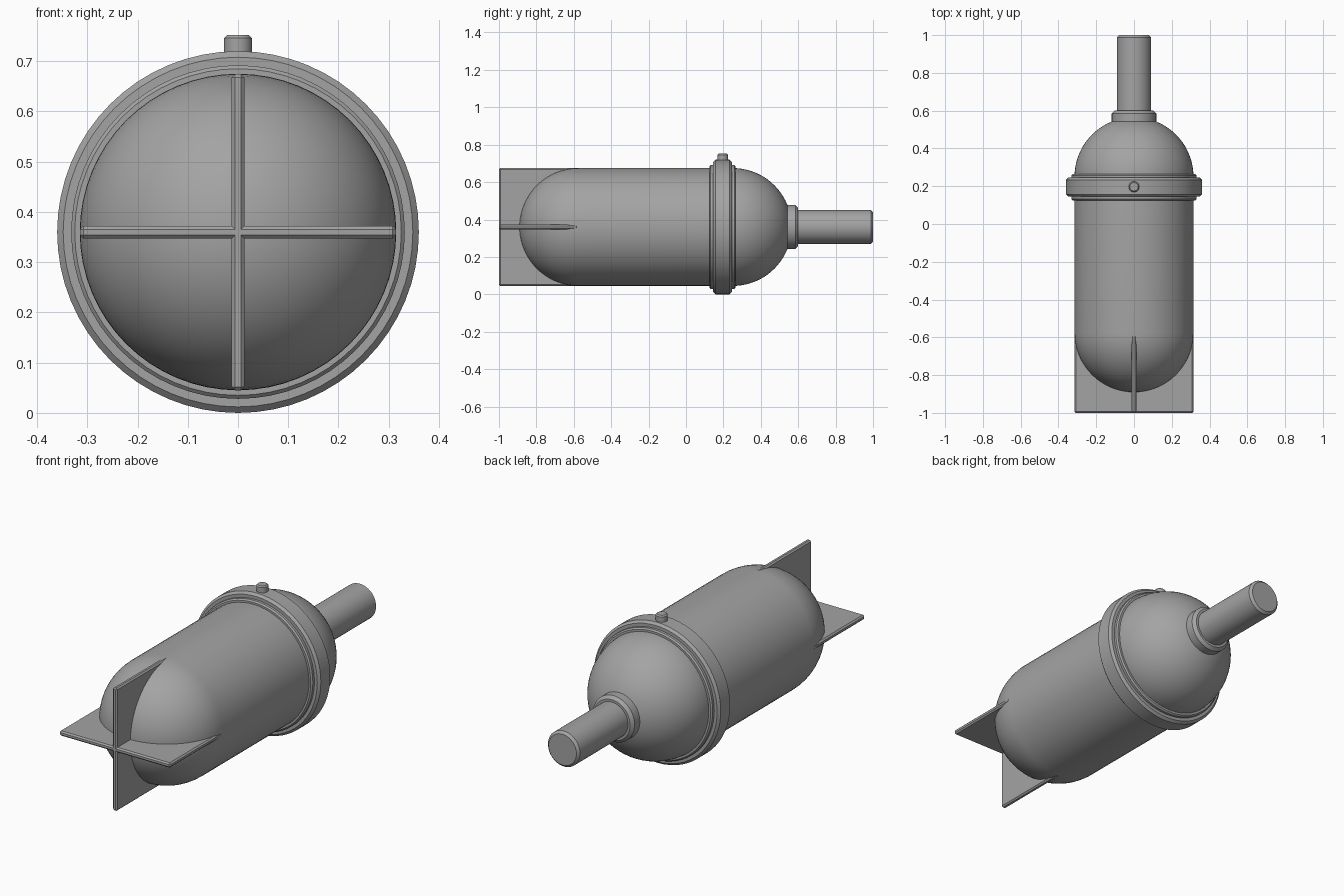
import bpy, bmesh
from math import sin, cos, pi, radians
from mathutils import Matrix, Vector

cube = bpy.data.objects.get("Cube")
if cube:
    bpy.data.objects.remove(cube, do_unlink=True)

AXIS_Z = 0.36   # height of the long axis
R = 0.315       # body radius

grey = bpy.data.materials.new("plain grey")
grey.use_nodes = True
colour = (0.37, 0.37, 0.37, 1)
grey.diffuse_color = colour
grey.node_tree.nodes["Principled BSDF"].inputs["Base Color"].default_value = colour


def finish(name, bm, smooth=True):
    bmesh.ops.recalc_face_normals(bm, faces=bm.faces)
    mesh = bpy.data.meshes.new(name)
    bm.to_mesh(mesh)
    bm.free()
    mesh.materials.append(grey)
    obj = bpy.data.objects.new(name, mesh)
    bpy.context.collection.objects.link(obj)
    if smooth:
        bpy.ops.object.select_all(action='DESELECT')
        obj.select_set(True)
        bpy.context.view_layer.objects.active = obj
        bpy.ops.object.shade_smooth_by_angle(angle=radians(30))
    return obj


def lathe(name, profile, origin, along_y=True, steps=64):
    """Spin (radius, distance) points round the y axis, or round z."""
    bm = bmesh.new()
    verts = [bm.verts.new((r, 0, d)) for r, d in profile]
    edges = [bm.edges.new(pair) for pair in zip(verts, verts[1:])]
    bmesh.ops.spin(bm, geom=verts + edges, cent=(0, 0, 0), axis=(0, 0, 1),
                   angle=2 * pi, steps=steps)
    bmesh.ops.remove_doubles(bm, verts=bm.verts, dist=1e-5)
    if along_y:
        bm.transform(Matrix.Rotation(-pi / 2, 4, 'X'))
    bm.transform(Matrix.Translation(Vector(origin)))
    return finish(name, bm)


def arc(centre, start, end, n=20):
    angles = [start + (end - start) * i / n for i in range(n + 1)]
    return [(R * max(cos(a), 0) if abs(cos(a)) > 1e-6 else 0, centre + R * sin(a))
            for a in angles]


axis = (0, 0, AXIS_Z)

# Capsule body with a hemisphere at each end
lathe("body", arc(-0.575, -pi / 2, 0) + arc(0.25, 0, pi / 2), axis)

# Stepped collar round the body
lathe("collar", [(0.30, 0.125), (0.325, 0.125), (0.332, 0.132), (0.332, 0.145),
                 (0.348, 0.145), (0.36, 0.157), (0.36, 0.233), (0.348, 0.245),
                 (0.332, 0.245), (0.332, 0.258), (0.325, 0.265), (0.30, 0.265)], axis)

# Neck and rod at the back
lathe("neck", [(0, 0.5), (0.118, 0.5), (0.118, 0.585), (0.103, 0.6), (0, 0.6)], axis, steps=48)
lathe("rod", [(0, 0.55), (0.091, 0.55), (0.091, 0.988), (0.079, 1.0), (0, 1.0)], axis, steps=48)

# Small stud on top of the collar
lathe("stud", [(0, 0.69), (0.028, 0.69), (0.028, 0.746), (0.022, 0.752), (0, 0.752)],
      (0, 0.197, 0), along_y=False, steps=32)

# Two crossed fin plates with chamfered edges
for name, turn in (("horizontal_fins", 0), ("vertical_fins", pi / 2)):
    bm = bmesh.new()
    bmesh.ops.create_cube(bm, size=1)
    bm.transform(Matrix.Diagonal((2 * R, 0.42, 0.025, 1)))
    bmesh.ops.bevel(bm, geom=bm.edges[:], offset=0.007, segments=1, affect='EDGES')
    bm.transform(Matrix.Translation((0, -0.79, AXIS_Z)) @ Matrix.Rotation(turn, 4, 'Y'))
    finish(name, bm, smooth=False)
